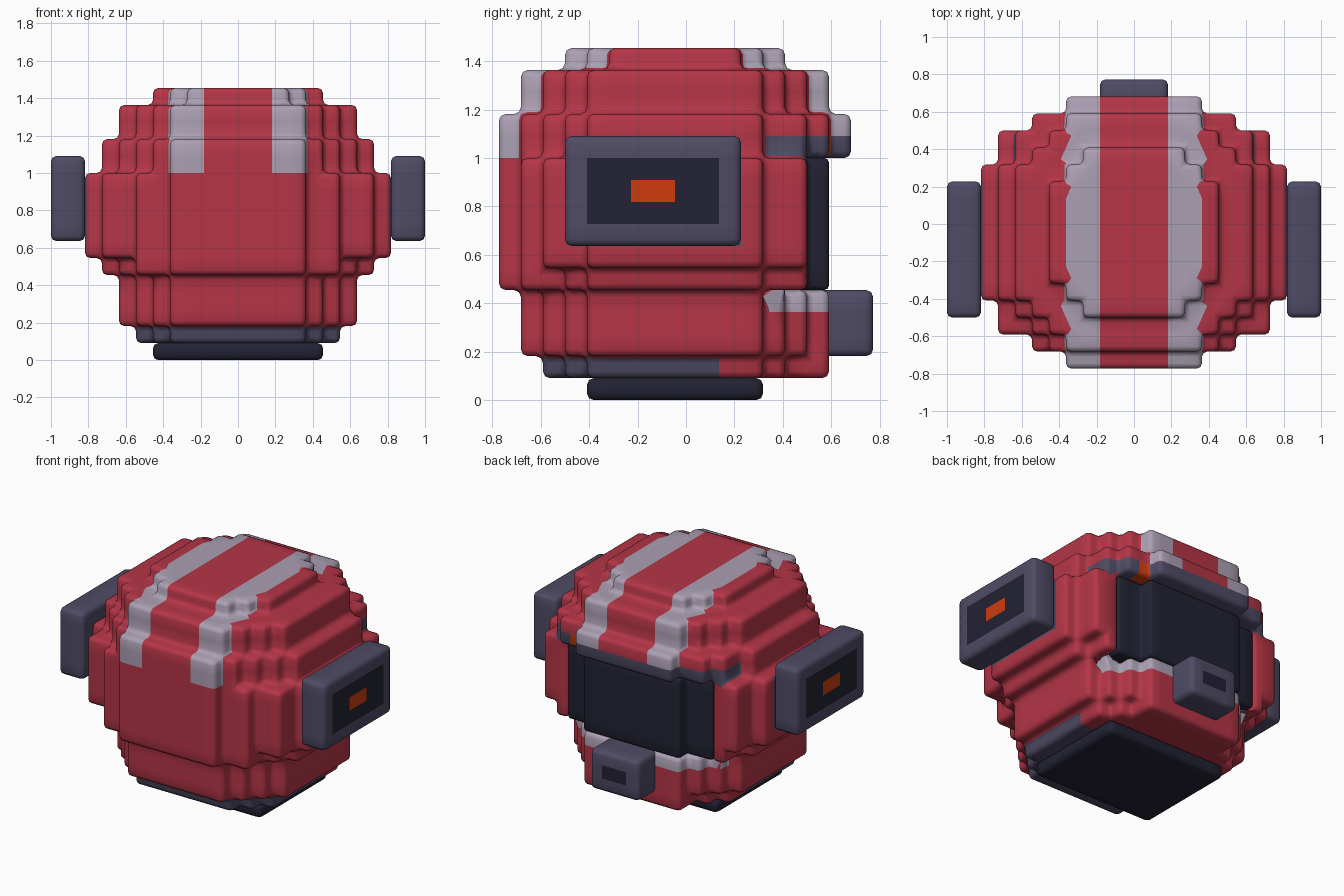
import bpy, bmesh, math
from mathutils import Vector

if "Cube" in bpy.data.objects:
    bpy.data.objects.remove(bpy.data.objects["Cube"])

U = 1 / 11            # block size
Y0 = 8.5              # blocks from front to centre

# One material per flat colour
PALETTE = {
    "red": (0.46, 0.036, 0.062),
    "pale_grey": (0.41, 0.35, 0.45),
    "slate": (0.079, 0.070, 0.130),
    "navy": (0.016, 0.016, 0.033),
    "orange": (0.62, 0.045, 0.004),
}
MATS, INDEX = [], {}
for n, c in PALETTE.items():
    m = bpy.data.materials.new(n)
    m.diffuse_color = (*c, 1)
    m.use_nodes = True
    m.node_tree.nodes["Principled BSDF"].inputs["Base Color"].default_value = m.diffuse_color
    INDEX[n] = len(MATS)
    MATS.append(m)

DIRS = [Vector(d) for d in ((1, 0, 0), (-1, 0, 0), (0, 1, 0),
                            (0, -1, 0), (0, 0, 1), (0, 0, -1))]


def block(x0, x1, y0, y1, z0, z1):
    return {(x, y, z) for x in range(x0, x1)
            for y in range(y0, y1) for z in range(z0, z1)}


def layer(z0, z1, *rects):
    """Stepped plan: each rect is (half width, front, back) in blocks."""
    out = set()
    for w, y0, y1 in rects:
        out |= block(-w, w, y0, y1, z0, z1)
    return out


def build(name, cells, rule, bevel=0.028):
    """Skin the blocks, colour each face by rule(block, direction), bevel."""
    bm = bmesh.new()
    verts = {}

    def vert(p):
        k = tuple(round(a) for a in p)
        if k not in verts:
            verts[k] = bm.verts.new((k[0] * U, (k[1] - Y0) * U, k[2] * U))
        return verts[k]

    for c in sorted(cells):
        for d in DIRS:
            if tuple(int(a + b) for a, b in zip(c, d)) in cells:
                continue
            s = Vector((d.y, d.z, d.x))
            t = d.cross(s)
            mid = Vector(c) + Vector((.5, .5, .5)) + d * .5
            f = bm.faces.new([vert(mid + (s * a + t * b) * .5)
                              for a, b in ((-1, -1), (1, -1), (1, 1), (-1, 1))])
            f.material_index = INDEX[rule(c, d)]
    bm.normal_update()
    edges = [e for e in bm.edges
             if e.is_manifold and e.calc_face_angle() > 1]
    bmesh.ops.bevel(bm, geom=edges, offset=bevel, segments=2, profile=0.5,
                    affect='EDGES', clamp_overlap=True, material=-1)
    me = bpy.data.meshes.new(name)
    bm.to_mesh(me)
    bm.free()
    for m in MATS:
        me.materials.append(m)
    ob = bpy.data.objects.new(name, me)
    bpy.context.collection.objects.link(ob)
    bpy.context.view_layer.objects.active = ob
    ob.select_set(True)
    bpy.ops.object.shade_smooth_by_angle(angle=math.radians(50))
    ob.select_set(False)


# Helmet shell, stepped from bottom to crown
shell = layer(1, 2, (6, 4, 12), (5, 3, 13), (4, 2, 15))
shell |= layer(2, 5, (7, 4, 12), (6, 3, 13), (5, 2, 14), (4, 1, 15))
shell |= layer(5, 6, (8, 4, 12), (7, 3, 14), (6, 1, 14), (4, 0, 15))
shell |= layer(6, 11, (9, 4, 12), (8, 2, 14), (6, 1, 15), (4, 0, 15))
shell |= layer(11, 13, (8, 4, 12), (7, 3, 14), (6, 2, 15), (5, 1, 15), (4, 0, 16))
shell |= layer(13, 15, (7, 4, 12), (6, 3, 13), (5, 2, 14), (4, 1, 15))
shell |= layer(15, 16, (5, 5, 11), (4, 4, 12), (3, 3, 13))
shell -= block(-6, 6, 12, 17, 5, 11)      # visor opening


def shell_colour(c, d):
    x, y, z = c
    ax = abs(x + .5)
    if z == 1 and y < 10:                 # lower rim
        return "slate"
    if z == 4 and y >= 12:                # chin trim
        return "pale_grey"
    if z == 11 and y >= 12:               # brow with a small lamp
        return "orange" if (x, y) == (4, 14) else "slate"
    if z >= 11 and 2 < ax < 4:            # racing stripes
        return "pale_grey"
    if ax > 8 and d.x and z >= 7 and y < 11:   # seat of the ear pods
        return "slate"
    return "red"


build("helmet_shell", shell, shell_colour)

# Curved visor and neck pad
build("visor", layer(5, 11, (6, 12, 14), (4, 12, 15)), lambda c, d: "navy", 0.02)
build("neck_pad", layer(0, 1, (5, 4, 12)), lambda c, d: "navy")


# Ear pods with dark panel and lamp on the outer face
def ear_colour(c, d):
    x, y, z = c
    if abs(d.x) > .5 and (x + .5) * d.x > 10:
        if y in (6, 7) and z == 9:
            return "orange"
        if 4 <= y < 10 and 8 <= z < 11:
            return "navy"
    return "slate"


for name, x0 in (("ear_pod_right", 9), ("ear_pod_left", -11)):
    build(name, block(x0, x0 + 2, 3, 11, 7, 12), ear_colour)

# Chin breather box with dark slot
build("chin_box", block(-2, 2, 14, 17, 2, 5),
      lambda c, d: "navy" if d.y > 0 and c[2] == 3 and c[0] in (-1, 0) else "slate")
